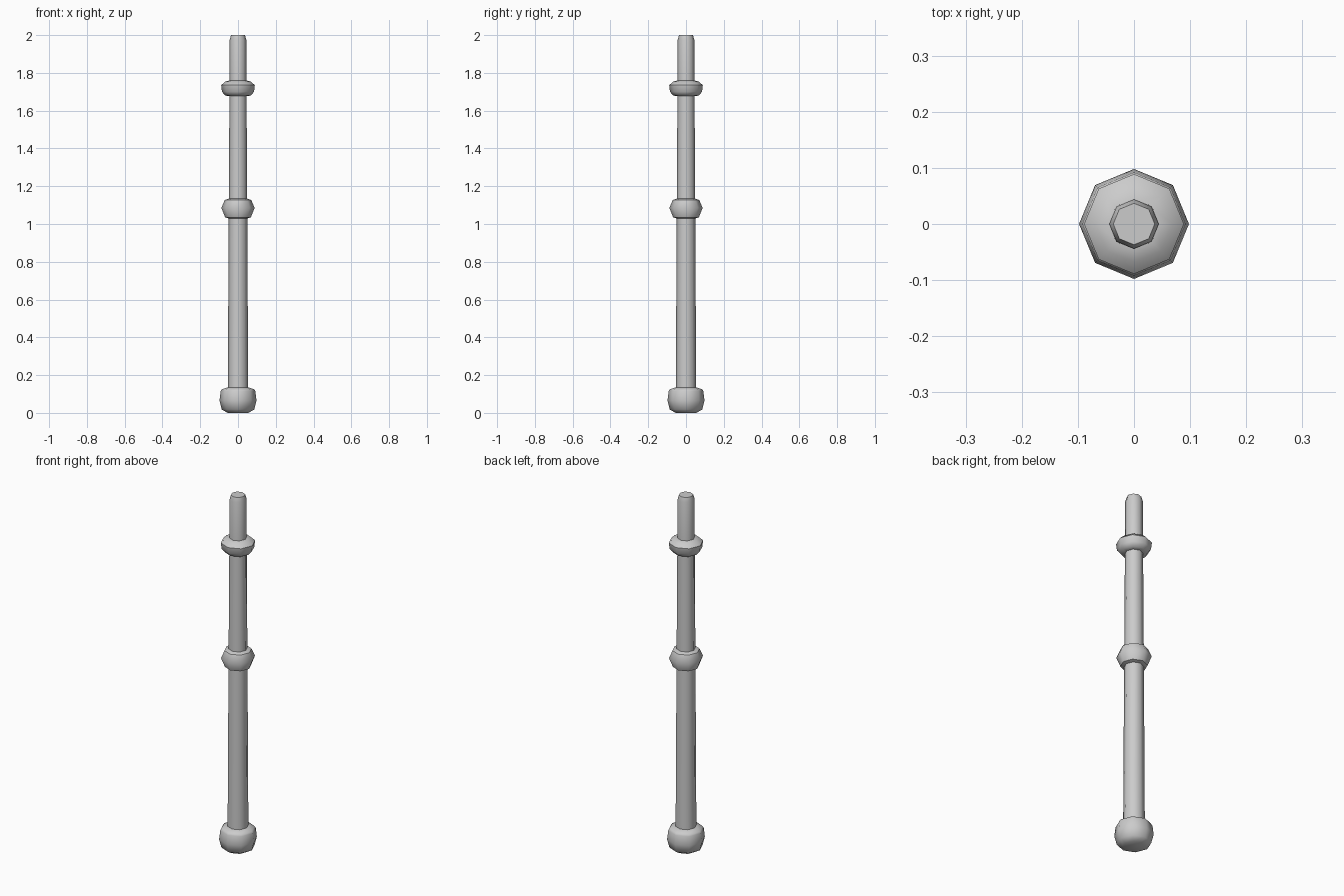
import bpy, bmesh, math

if "Cube" in bpy.data.objects:
    bpy.data.objects.remove(bpy.data.objects["Cube"])

SIDES = 8

def turned(name, profile):
    """Closed eight-sided solid turned from (radius, z) points, bottom to top."""
    bm = bmesh.new()
    rings = []
    for r, z in profile:
        rings.append([bm.verts.new((r * math.cos(2 * math.pi * i / SIDES),
                                    r * math.sin(2 * math.pi * i / SIDES), z))
                      for i in range(SIDES)])
    for a, b in zip(rings, rings[1:]):
        for i in range(SIDES):
            j = (i + 1) % SIDES
            bm.faces.new((a[i], a[j], b[j], b[i]))
    bm.faces.new(rings[0][::-1])
    bm.faces.new(rings[-1])
    me = bpy.data.meshes.new(name)
    bm.to_mesh(me)
    bm.free()
    ob = bpy.data.objects.new(name, me)
    bpy.context.collection.objects.link(ob)
    bpy.ops.object.select_all(action='DESELECT')
    ob.select_set(True)
    bpy.context.view_layer.objects.active = ob
    bpy.ops.object.shade_smooth_by_angle(angle=math.radians(46))
    return ob

# tapered pole with rounded tip
turned("shaft", [(0.054, 0.1), (0.049, 1.08), (0.045, 1.72),
                 (0.044, 1.975), (0.037, 2.0)])
# heavy rounded foot
turned("foot_knob", [(0.055, 0.0), (0.086, 0.018), (0.098, 0.065),
                     (0.092, 0.115), (0.086, 0.125), (0.052, 0.136)])
# ball-like middle ring
turned("middle_ring", [(0.045, 1.028), (0.068, 1.035), (0.088, 1.085),
                       (0.07, 1.127), (0.045, 1.136)])
# flatter upper ring
turned("upper_ring", [(0.044, 1.677), (0.068, 1.68), (0.085, 1.7),
                      (0.089, 1.735), (0.068, 1.754), (0.042, 1.76)])
